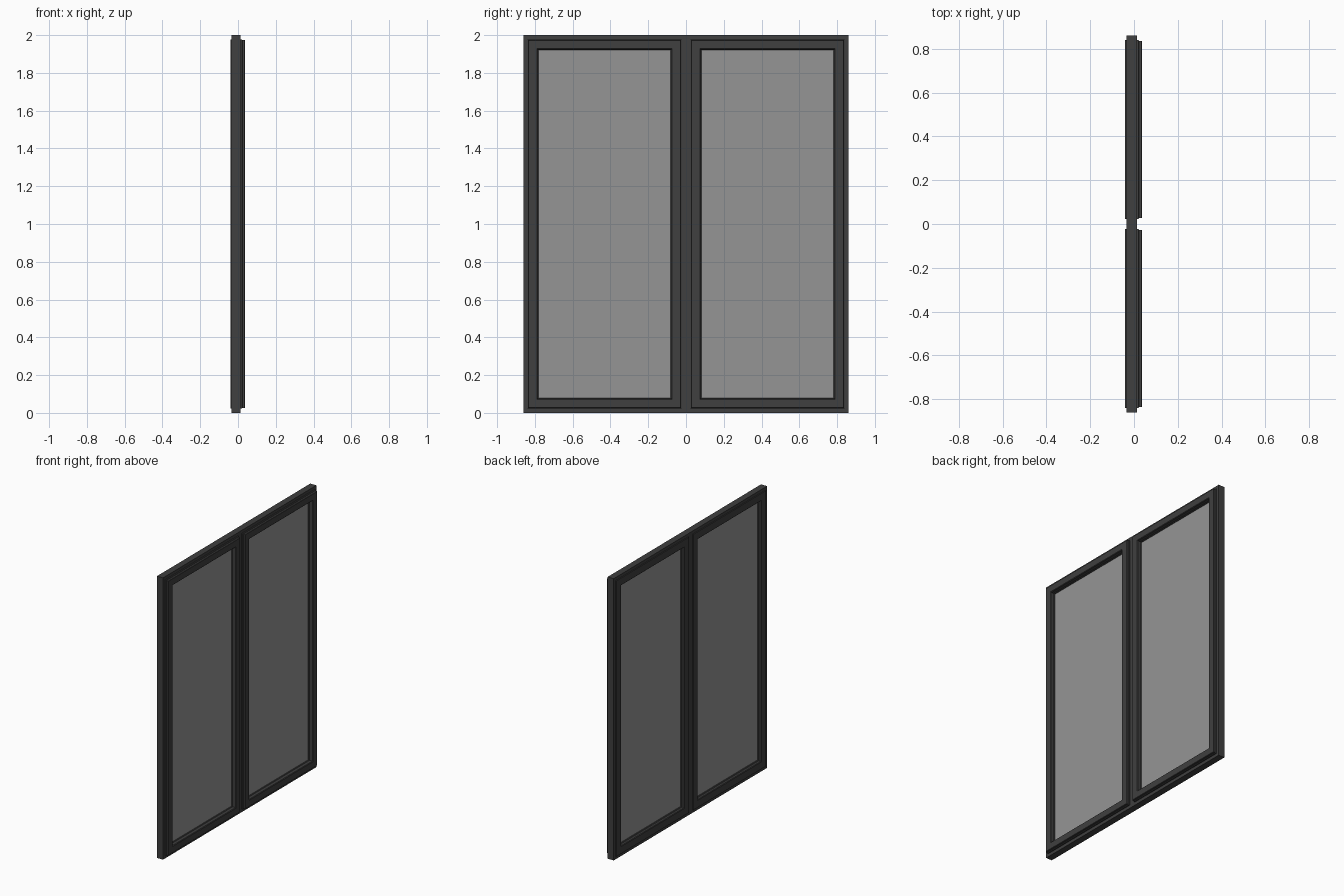
import bpy, bmesh

if "Cube" in bpy.data.objects:
    bpy.data.objects.remove(bpy.data.objects["Cube"])


def material(name, colour):
    m = bpy.data.materials.new(name)
    m.diffuse_color = colour
    m.use_nodes = True
    m.node_tree.nodes["Principled BSDF"].inputs["Base Color"].default_value = m.diffuse_color
    return m


dark = material("dark_frame", (0.05, 0.05, 0.05, 1))
glass = material("tinted_glass", (0.3, 0.3, 0.3, 0.5))


def finish(name, bm, mat):
    bmesh.ops.recalc_face_normals(bm, faces=bm.faces)
    me = bpy.data.meshes.new(name)
    bm.to_mesh(me)
    bm.free()
    me.materials.append(mat)
    ob = bpy.data.objects.new(name, me)
    bpy.context.collection.objects.link(ob)
    return ob


def mitred_ring(name, rect, profile):
    """Sweep a (inset, x) profile round a y/z rectangle with mitred corners."""
    y0, y1, z0, z1 = rect
    bm = bmesh.new()
    loops = []
    for y, z, sy, sz in ((y0, z0, 1, 1), (y1, z0, -1, 1), (y1, z1, -1, -1), (y0, z1, 1, -1)):
        loops.append([bm.verts.new((x, y + sy * d, z + sz * d)) for d, x in profile])
    n = len(profile)
    for i in range(4):
        a, b = loops[i], loops[(i + 1) % 4]
        for j in range(n):
            k = (j + 1) % n
            bm.faces.new((a[j], a[k], b[k], b[j]))
    return finish(name, bm, dark)


def box(name, lo, hi, mat):
    bm = bmesh.new()
    bmesh.ops.create_cube(bm, size=1)
    for v in bm.verts:
        v.co = [(l + h) / 2 + c * (h - l) for l, h, c in zip(lo, hi, v.co)]
    return finish(name, bm, mat)


# Fixed outer frame and centre mullion
BACK, FRONT = -0.034, 0.013
mitred_ring("outer_frame", (-0.86, 0.86, 0, 2),
            [(0, BACK), (0, FRONT), (0.045, FRONT), (0.045, BACK)])
box("centre_mullion", (BACK, -0.04, 0.04), (FRONT, 0.04, 1.96), dark)

# Sash section: overlapping stepped flange on +x, glazing rebate, lip on -x
sash = [(0.0, -0.041), (0.0, 0.021), (0.004, 0.023), (0.004, 0.035),
        (0.006, 0.037), (0.050, 0.037), (0.054, 0.033), (0.054, 0.012),
        (0.058, 0.008), (0.058, -0.018), (0.054, -0.022), (0.054, -0.037),
        (0.050, -0.041)]

# Two glazed leaves
for side, (ya, yb) in {"left": (-0.84, -0.023), "right": (0.023, 0.84)}.items():
    mitred_ring(side + "_sash", (ya, yb, 0.022, 1.978), sash)
    box(side + "_glass", (-0.012, ya + 0.056, 0.078), (0.004, yb - 0.056, 1.922), glass)
